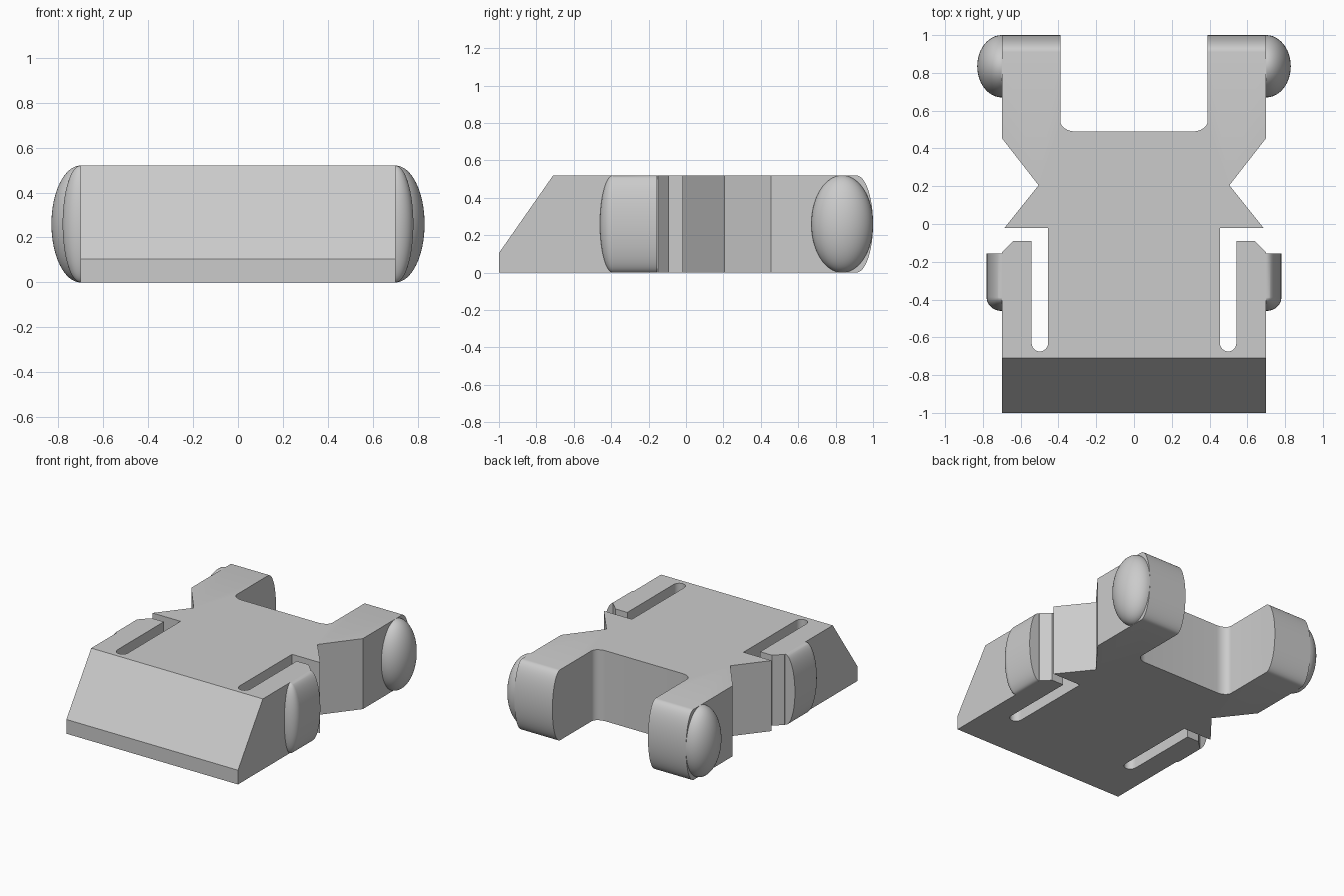
import bpy, bmesh
from math import sin, cos, pi
from mathutils import Vector

cube = bpy.data.objects.get("Cube")
if cube:
    bpy.data.objects.remove(cube, do_unlink=True)

H = 0.52          # body height
SIDE = 0.70       # half width of the body

grey = bpy.data.materials.new("plain grey plastic")
grey.use_nodes = True
colour = (0.6, 0.6, 0.6, 1)
grey.diffuse_color = colour
grey.node_tree.nodes["Principled BSDF"].inputs["Base Color"].default_value = colour


def arc(cx, cy, rx, ry, start, end, steps=8):
    angles = [start + (end - start) * i / steps for i in range(steps + 1)]
    return [(cx + rx * cos(a), cy + ry * sin(a)) for a in angles]


def add_object(name, bm):
    bmesh.ops.recalc_face_normals(bm, faces=bm.faces[:])
    mesh = bpy.data.meshes.new(name)
    bm.to_mesh(mesh)
    bm.free()
    mesh.materials.append(grey)
    obj = bpy.data.objects.new(name, mesh)
    bpy.context.collection.objects.link(obj)
    return obj


def prism(name, points, offset):
    """Extrude a closed polygon along the given vector."""
    bm = bmesh.new()
    face = bm.faces.new([bm.verts.new(p) for p in points])
    new = bmesh.ops.extrude_face_region(bm, geom=[face])["geom"]
    bmesh.ops.translate(bm, vec=offset, verts=[v for v in new if isinstance(v, bmesh.types.BMVert)])
    return add_object(name, bm)


def select(obj):
    bpy.ops.object.select_all(action='DESELECT')
    obj.select_set(True)
    bpy.context.view_layer.objects.active = obj


def smooth(obj, angle=0.5):
    select(obj)
    bpy.ops.object.shade_smooth_by_angle(angle=angle)


def cut(bm, point, normal):
    bmesh.ops.bisect_plane(bm, geom=bm.verts[:] + bm.edges[:] + bm.faces[:],
                           plane_co=point, plane_no=normal, clear_outer=True)


def open_edges(bm):
    return [e for e in bm.edges if e.is_boundary]


def side_dome(name, y, radii, back=None):
    """Half ellipsoid on each side, optionally drawn out straight to y = back."""
    bm = bmesh.new()
    bmesh.ops.create_uvsphere(bm, u_segments=48, v_segments=32, radius=1)
    bmesh.ops.scale(bm, vec=radii, verts=bm.verts[:])
    bmesh.ops.translate(bm, vec=(SIDE, y, H / 2), verts=bm.verts[:])
    cut(bm, (SIDE, 0, 0), (-1, 0, 0))
    bmesh.ops.holes_fill(bm, edges=open_edges(bm))
    if back is not None:
        cut(bm, (0, y, 0), (0, 1, 0))
        new = bmesh.ops.extrude_edge_only(bm, edges=open_edges(bm))["geom"]
        bmesh.ops.translate(bm, vec=(0, back - y, 0),
                            verts=[v for v in new if isinstance(v, bmesh.types.BMVert)])
        bmesh.ops.holes_fill(bm, edges=open_edges(bm))
    obj = add_object(name, bm)
    smooth(obj)
    obj.modifiers.new("both sides", 'MIRROR')
    return obj


# Body: side profile with sloped front and rounded rear
profile = [(-1, 0), (-1, 0.105), (-0.71, H)]
profile += arc(0.91, H / 2, 0.09, H / 2, pi / 2, -pi / 2, 24)
body = prism("buckle_body", [(-1, y, z) for y, z in profile], Vector((2, 0, 0)))

# Plan outline: rear fork, waist notch, slot and spring arm
half = arc(0.31, 0.545, 0.08, 0.055, -pi / 2, 0)
half += [(0.39, 1.1), (SIDE, 1.1), (SIDE, 0.455), (0.505, 0.205), (0.685, -0.02), (0.455, -0.02)]
half += arc(0.4985, -0.63, 0.0435, 0.045, pi, 2 * pi, 12)
half += [(0.542, -0.09), (0.638, -0.09), (SIDE, -0.15), (SIDE, -1.1)]
outline = half + [(-x, y) for x, y in reversed(half)]
plan = prism("plan_cutter", [(x, y, -0.1) for x, y in outline], Vector((0, 0, 0.8)))
plan.hide_render = True

trim = body.modifiers.new("plan outline", 'BOOLEAN')
trim.operation = 'INTERSECT'
trim.solver = 'EXACT'
trim.object = plan
select(body)
bpy.ops.object.modifier_apply(modifier=trim.name)
bpy.data.objects.remove(plan, do_unlink=True)
smooth(body)

# Rounded bosses on the rear fork and finger grips on the spring arms
side_dome("rear_bosses", 0.835, (0.13, 0.165, H / 2))
side_dome("finger_grips", -0.39, (0.08, 0.07, H / 2), back=-0.155)
